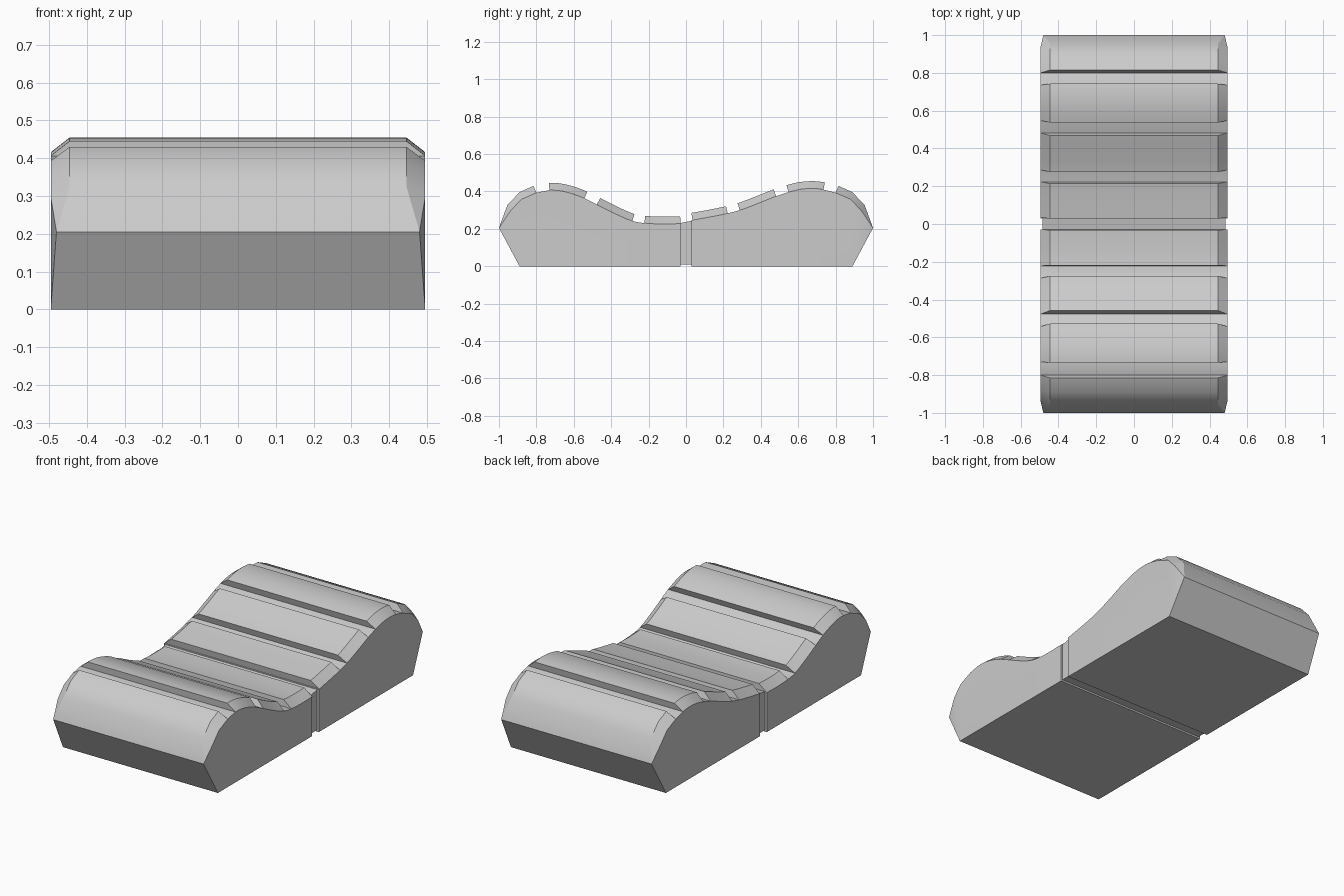
import bpy, bmesh, math
from mathutils import Vector

if "Cube" in bpy.data.objects:
    bpy.data.objects.remove(bpy.data.objects["Cube"])

W, WT, WP = 0.495, 0.48, 0.445      # half widths: body, end tips, pad tops
THICK = 0.039

# Wave surface heights (y, z) of the two halves
FRONT = [(-0.80, 0.393), (-0.72, 0.407), (-0.64, 0.397), (-0.54, 0.362), (-0.45, 0.316),
         (-0.36, 0.272), (-0.28, 0.24), (-0.20, 0.229), (-0.12, 0.226), (-0.03, 0.228)]
BACK = [(0.03, 0.246), (0.12, 0.262), (0.21, 0.28), (0.30, 0.304), (0.40, 0.342),
        (0.50, 0.381), (0.60, 0.409), (0.67, 0.416), (0.73, 0.411), (0.80, 0.393)]
# Rounded ends, mirrored in y: lower surface and pad top, from tip inwards
END_BASE = [(0.937, 0.298), (0.88, 0.358), (0.80, 0.393)]
END_TOP = [(0.955, 0.327), (0.89, 0.396), (0.815, 0.43)]
TIP = (1.0, 0.205)


def height(pts, y):
    def slope(i):
        a, b = pts[max(i - 1, 0)], pts[min(i + 1, len(pts) - 1)]
        return (b[1] - a[1]) / (b[0] - a[0])
    i = 0
    while i < len(pts) - 2 and y > pts[i + 1][0]:
        i += 1
    (y0, z0), (y1, z1) = pts[i], pts[i + 1]
    h = y1 - y0
    t = (y - y0) / h
    return ((2*t**3 - 3*t**2 + 1) * z0 + (t**3 - 2*t**2 + t) * h * slope(i)
            + (3*t**2 - 2*t**3) * z1 + (t**3 - t**2) * h * slope(i + 1))


def finish(name, bm, angle=25):
    bmesh.ops.remove_doubles(bm, verts=bm.verts, dist=1e-5)
    bmesh.ops.recalc_face_normals(bm, faces=bm.faces)
    me = bpy.data.meshes.new(name)
    bm.to_mesh(me)
    bm.free()
    ob = bpy.data.objects.new(name, me)
    bpy.context.collection.objects.link(ob)
    bpy.ops.object.select_all(action='DESELECT')
    ob.select_set(True)
    bpy.context.view_layer.objects.active = ob
    bpy.ops.object.shade_smooth_by_angle(angle=math.radians(angle))
    return ob


def make_body(name, pts, s):
    # Profile runs tip -> rounded end -> wave -> bottom; the tip is pinched in x
    wave = sorted(pts, key=lambda p: -abs(p[0]))
    ys = [wave[0][0] + (wave[-1][0] - wave[0][0]) * k / 24 for k in range(1, 25)]
    prof = [(s * TIP[0], TIP[1])] + [(s * y, z) for y, z in END_BASE]
    prof += [(y, height(pts, y)) for y in ys] + [(s * 0.03, 0), (s * 0.89, 0)]
    bm = bmesh.new()
    sides = []
    for sx in (-1, 1):
        sides.append([bm.verts.new((sx * (WT if i == 0 else W), y, z))
                      for i, (y, z) in enumerate(prof)])
    n = len(prof)
    for v in sides:
        bm.faces.new(v[1:])
        bm.faces.new((v[-1], v[0], v[1]))
    for i in range(n):
        j = (i + 1) % n
        bm.faces.new((sides[0][i], sides[0][j], sides[1][j], sides[1][i]))
    return finish(name, bm)


def make_pad(name, base, top, tip=None):
    # Sweep a trapezoid cross-section; end pads collapse onto the tip edge
    bm = bmesh.new()
    rings = []
    if tip:
        rings.append([bm.verts.new((x, *tip)) for x in (-WT, -WT, WT, WT)])
    for b, t in zip(base, top):
        rings.append([bm.verts.new(c) for c in
                      ((-W, *b), (-WP, *t), (WP, *t), (W, *b))])
    for a, b in zip(rings, rings[1:]):
        for i in range(4):
            j = (i + 1) % 4
            if tip and a is rings[0] and i in (0, 2):
                bm.faces.new((a[i], b[j], b[i]))
            else:
                bm.faces.new((a[i], a[j], b[j], b[i]))
    bm.faces.new(rings[-1])
    if not tip:
        bm.faces.new(rings[0])
    return finish(name, bm)


def wave_pad(name, pts, y0, y1, n=8):
    base, top = [], []
    for k in range(n + 1):
        y = y0 + (y1 - y0) * k / n
        z = height(pts, y)
        e = 0.005
        d = (height(pts, y + e) - height(pts, y - e)) / (2 * e)
        nrm = Vector((-d, 1)).normalized() * THICK
        base.append((y, z))
        top.append((y + nrm.x, z + nrm.y))
    make_pad(name, base, top)


# Two body halves
make_body("body_front", FRONT, -1)
make_body("body_back", BACK, 1)

# Recessed joint between the halves
bm = bmesh.new()
bmesh.ops.create_cube(bm, size=1)
for v in bm.verts:
    top_z = 0.237 + 0.2 * v.co.y * 0.06
    v.co = (v.co.x * 0.97, v.co.y * 0.062, top_z if v.co.z > 0 else 0.01)
finish("centre_joint", bm)

# Cushion strips along the wave
for i, (a, b) in enumerate([(-0.73, -0.543), (-0.477, -0.287), (-0.222, -0.03)]):
    wave_pad(f"front_pad_{i + 1}", FRONT, a, b)
for i, (a, b) in enumerate([(0.035, 0.223), (0.287, 0.482), (0.548, 0.735)]):
    wave_pad(f"back_pad_{i + 1}", BACK, a, b)

# Rounded end cushions
for s, nm in ((-1, "front_end_pad"), (1, "back_end_pad")):
    make_pad(nm, [(s * y, z) for y, z in END_BASE],
             [(s * y, z) for y, z in END_TOP], (s * TIP[0], TIP[1]))
